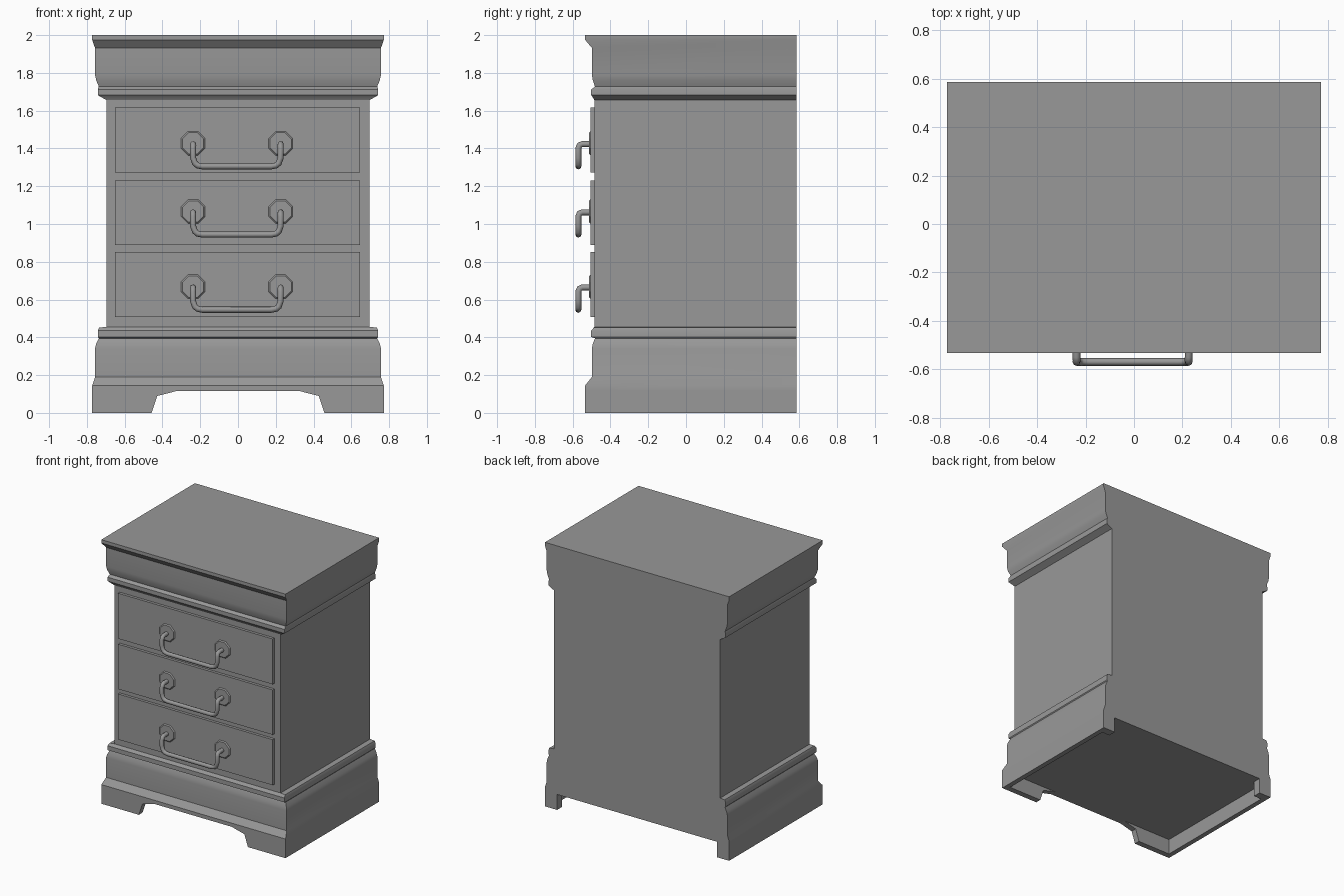
import bpy, bmesh, math

if "Cube" in bpy.data.objects:
    bpy.data.objects.remove(bpy.data.objects["Cube"])

BACK = 0.586   # flush back plane
BOT = 0.117    # underside of the case

# Dark grey finish shared by every part
GREY = bpy.data.materials.new("dark_grey")
GREY.diffuse_color = (.315, .315, .315, 1)
GREY.use_nodes = True
GREY.node_tree.nodes["Principled BSDF"].inputs["Base Color"].default_value = GREY.diffuse_color


def finish(name, bm, smooth=False):
    bmesh.ops.recalc_face_normals(bm, faces=bm.faces)
    me = bpy.data.meshes.new(name)
    bm.to_mesh(me)
    bm.free()
    me.materials.append(GREY)
    ob = bpy.data.objects.new(name, me)
    bpy.context.collection.objects.link(ob)
    if smooth:
        bpy.ops.object.select_all(action='DESELECT')
        ob.select_set(True)
        bpy.context.view_layer.objects.active = ob
        bpy.ops.object.shade_smooth_by_angle(angle=math.radians(25))
    return ob


def loft(name, rings, smooth=False):
    """Skin a list of equal-length point rings and cap both ends."""
    bm = bmesh.new()
    rings = [[bm.verts.new(c) for c in ring] for ring in rings]
    for a, b in zip(rings, rings[1:]):
        for i in range(len(a)):
            j = (i + 1) % len(a)
            bm.faces.new((a[i], a[j], b[j], b[i]))
    bm.faces.new(rings[0])
    bm.faces.new(rings[-1])
    return finish(name, bm, smooth)


def prism(name, pts, y0, y1):
    """Extrude an x-z outline from y0 to y1."""
    return loft(name, [[(x, y, z) for x, z in pts] for y in (y0, y1)])


def box(name, x0, x1, y0, y1, z0, z1):
    return prism(name, [(x0, z0), (x1, z0), (x1, z1), (x0, z1)], y0, y1)


# Moulded case: (half width, front overhang, height), lofted as rectangles
profile = [
    (.772, .534, BOT), (.772, .534, .145), (.757, .498, .19), (.757, .498, .34),
    (.751, .494, .365), (.737, .482, .395), (.742, .502, .402), (.742, .502, .435),
    (.735, .488, .452), (.697, .485, .455), (.697, .485, 1.656), (.735, .498, 1.678),
    (.742, .502, 1.682), (.742, .502, 1.712), (.737, .482, 1.728), (.751, .494, 1.762),
    (.757, .498, 1.79), (.757, .498, 1.932), (.772, .534, 1.975), (.772, .534, 2.0),
]
loft("case", [[(-w, -f, z), (w, -f, z), (w, BACK, z), (-w, BACK, z)] for w, f, z in profile], True)

# Plinth: shaped front feet, side skirts and back feet
for s, side in ((-1, "left"), (1, "right")):
    foot = [(.772, 0), (.457, 0), (.427, .09), (.32, BOT), (.772, BOT)]
    prism(side + "_front_foot", [(s * x, z) for x, z in foot], -.534, -.49)
    box(side + "_side_skirt", s * .735, s * .772, -.49, BACK - .06, 0, BOT)
    box(side + "_back_foot", s * .67, s * .772, BACK - .06, BACK, 0, BOT)

# Drawers with rosettes and bail handles
CX, HX, R = -.006, .232, .016
half = [(HX, -.50, 0), (HX, -.549, 0), (HX - .001, -.564, -.006), (HX, -.570, -.022),
        (HX, -.570, -.072), (HX - .010, -.570, -.101), (HX - .024, -.570, -.113),
        (HX - .050, -.570, -.118)]
path = [(-x, y, z) for x, y, z in half] + half[::-1]

for n, (z0, z1, hz) in enumerate([(.508, .853, .668), (.89, 1.23, 1.066), (1.272, 1.616, 1.427)], 1):
    box(f"drawer_{n}", CX + .003 - .648, CX + .003 + .648, -.506, -.47, z0, z1)
    for s, side in ((-1, "left"), (1, "right")):
        # bevelled eight-sided plate
        loft(f"{side}_rosette_{n}", [
            [(CX + s * HX + r * math.cos(math.tau * (k + .5) / 8), y,
              hz + r * math.sin(math.tau * (k + .5) / 8)) for k in range(8)]
            for r, y in ((.070, -.505), (.061, -.513))])
    cu = bpy.data.curves.new(f"handle_{n}", 'CURVE')
    cu.dimensions = '3D'
    cu.bevel_depth = R
    cu.bevel_resolution = 2
    cu.use_fill_caps = True
    cu.materials.append(GREY)
    sp = cu.splines.new('POLY')
    sp.points.add(len(path) - 1)
    for p, (x, y, z) in zip(sp.points, path):
        p.co = (CX + x, y, hz - .004 + z, 1)
    ob = bpy.data.objects.new(f"handle_{n}", cu)
    bpy.context.collection.objects.link(ob)
    bpy.ops.object.select_all(action='DESELECT')
    ob.select_set(True)
    bpy.context.view_layer.objects.active = ob
    bpy.ops.object.convert(target='MESH')
    bpy.ops.object.shade_smooth_by_angle(angle=math.radians(50))
